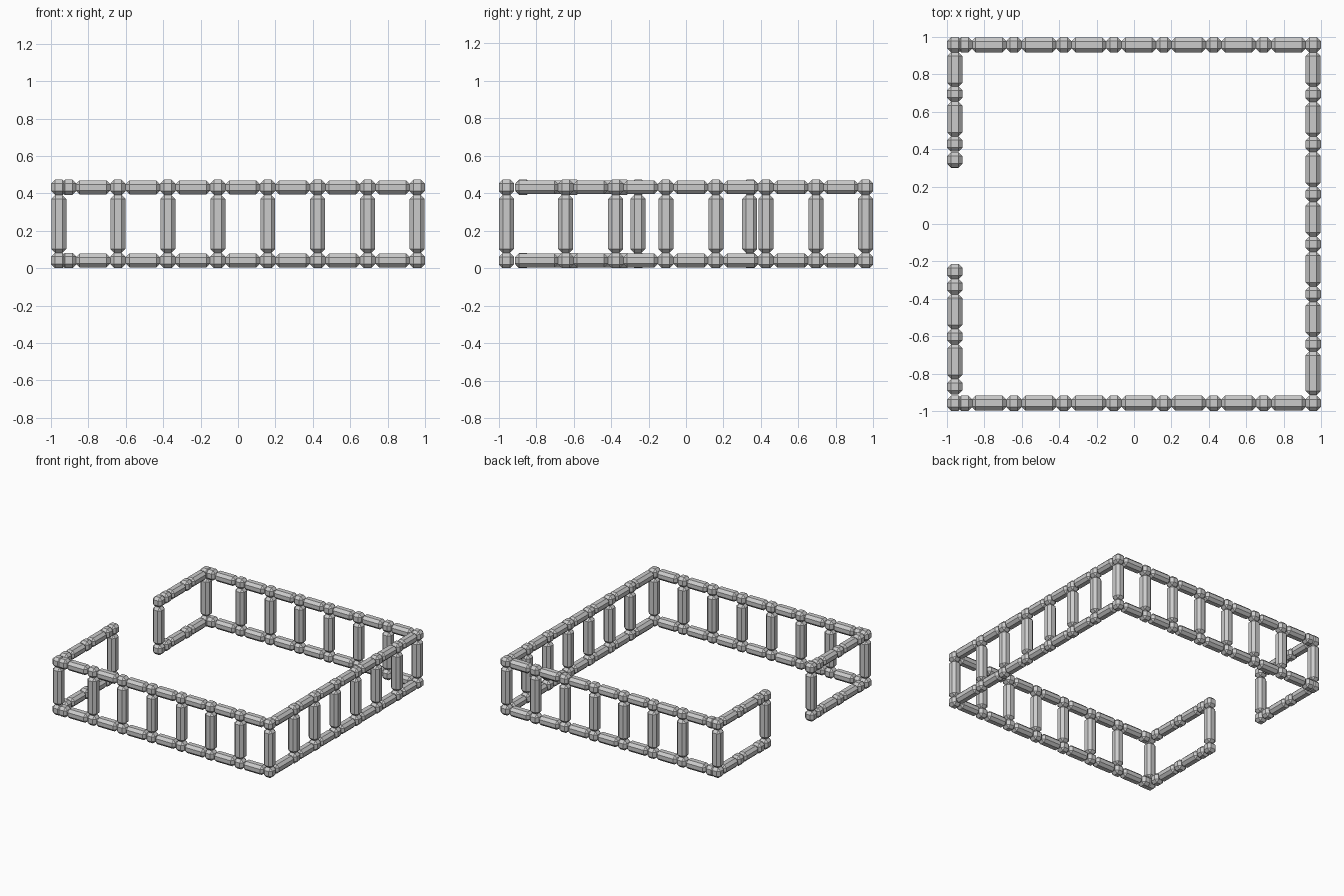
import bpy, bmesh

if "Cube" in bpy.data.objects:
    bpy.data.objects.remove(bpy.data.objects["Cube"])

W = 0.082            # joint width
E = 0.958            # wall centre line
Z_LOW, Z_HIGH = 0.041, 0.432


# Chamfered box mesh: every edge cut flat, giving an eight-sided section
def chamfered(name, size, cut=0.021):
    bm = bmesh.new()
    bmesh.ops.create_cube(bm, size=1)
    bmesh.ops.scale(bm, vec=size, verts=bm.verts)
    bmesh.ops.bevel(bm, geom=bm.edges[:], offset=cut, segments=1,
                    affect='EDGES')
    me = bpy.data.meshes.new(name)
    bm.to_mesh(me)
    bm.free()
    return me


def place(name, mesh, loc):
    ob = bpy.data.objects.new(name, mesh)
    ob.location = loc
    bpy.context.collection.objects.link(ob)


joint = chamfered("joint", (W, W, W))
post = chamfered("post", (0.08, 0.08, 0.31))
rail_x = chamfered("rail_x", (0.186, 0.08, 0.074))
rail_y = chamfered("rail_y", (0.08, 0.186, 0.074))
rail_y_long = chamfered("rail_y_long", (0.08, 0.232, 0.074))


# A wall: upper and lower runs of joints and rails, plus upright posts
def wall(name, axis, fixed, joints, rails, posts):
    def at(t, z):
        return (t, fixed, z) if axis == 'x' else (fixed, t, z)
    for z in (Z_LOW, Z_HIGH):
        for t in joints:
            place(name + "_joint", joint, at(t, z))
        for t, mesh in rails:
            place(name + "_rail", mesh, at(t, z))
    for t in posts:
        place(name + "_post", post, at(t, (Z_LOW + Z_HIGH) / 2))


inner = [-0.642 + 0.267 * i for i in range(6)]
mids = [t + 0.1335 for t in inner]

# Front and back walls, each with a spare joint by the left corner
for name, y in (("front", -E), ("back", E)):
    wall(name, 'x', y, [-E, -0.905] + inner + [E],
         [(t, rail_x) for t in [-0.775] + mids],
         [-E] + inner + [E])

# Right wall, with a longer first rail
wall("right", 'y', E, inner,
     [(-0.797, rail_y_long)] + [(t, rail_y) for t in mids], inner)

# Left wall in two halves around the gateway, posts only at the opening
wall("left_rear", 'y', -E, [0.695, 0.428, 0.343],
     [(0.826, rail_y), (0.561, rail_y)], [0.34])
wall("left_front", 'y', -E, [-0.255, -0.335, -0.602, -0.87],
     [(-0.468, rail_y), (-0.736, rail_y)], [-0.257])
